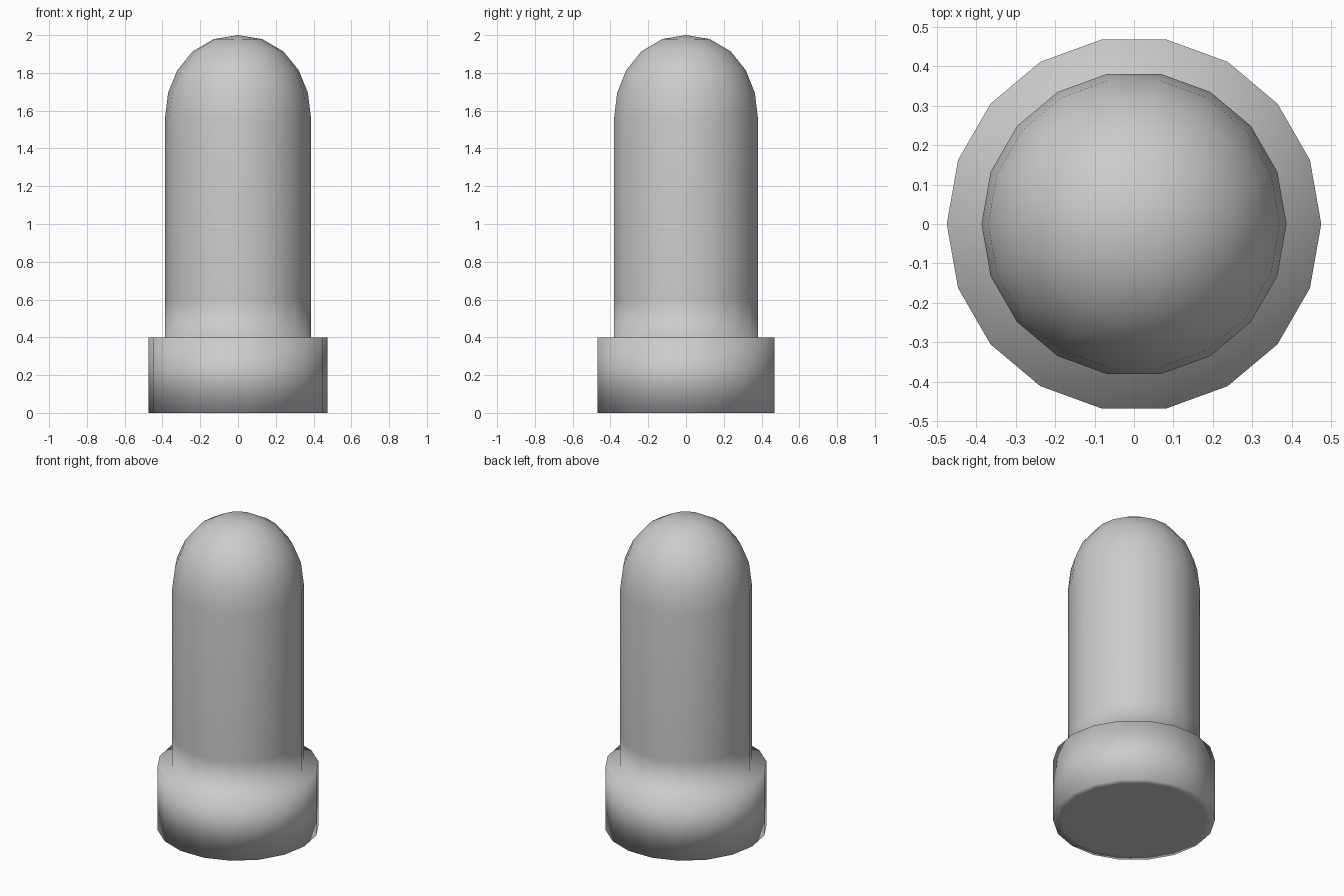
import bpy, bmesh, math

if "Cube" in bpy.data.objects:
    bpy.data.objects.remove(bpy.data.objects["Cube"])

SIDES = 18


def revolve(name, profile):
    """Spin (radius, height) points around z; radius 0 becomes a pole."""
    bm = bmesh.new()
    rings = []
    for r, z in profile:
        if r == 0:
            rings.append([bm.verts.new((0, 0, z))])
        else:
            rings.append([bm.verts.new((r * math.cos(2 * math.pi * i / SIDES),
                                        r * math.sin(2 * math.pi * i / SIDES), z))
                          for i in range(SIDES)])
    for a, b in zip(rings, rings[1:]):
        for i in range(SIDES):
            j = (i + 1) % SIDES
            corners = [a[i % len(a)], a[j % len(a)], b[j % len(b)], b[i % len(b)]]
            bm.faces.new(list(dict.fromkeys(corners)))
    bmesh.ops.recalc_face_normals(bm, faces=bm.faces)
    mesh = bpy.data.meshes.new(name)
    bm.to_mesh(mesh)
    bm.free()
    mesh.polygons.foreach_set("use_smooth", [True] * len(mesh.polygons))
    obj = bpy.data.objects.new(name, mesh)
    bpy.context.collection.objects.link(obj)
    return obj


# Wide foot with an inset ring underneath, then the ledge up to the shaft
foot = [(0, 0), (0.425, 0), (0.475, 0), (0.475, 0.4)]
# Straight shaft with a support loop above the ledge
shaft = [(0.387, 0.4), (0.387, 0.6), (0.387, 1.556)]
# Rounded top
dome = [(0.37, 1.695), (0.322, 1.813), (0.24, 1.914), (0.128, 1.979), (0, 2.0)]

# Everything is one smooth-shaded skin
revolve("domed_post", foot + shaft + dome)
